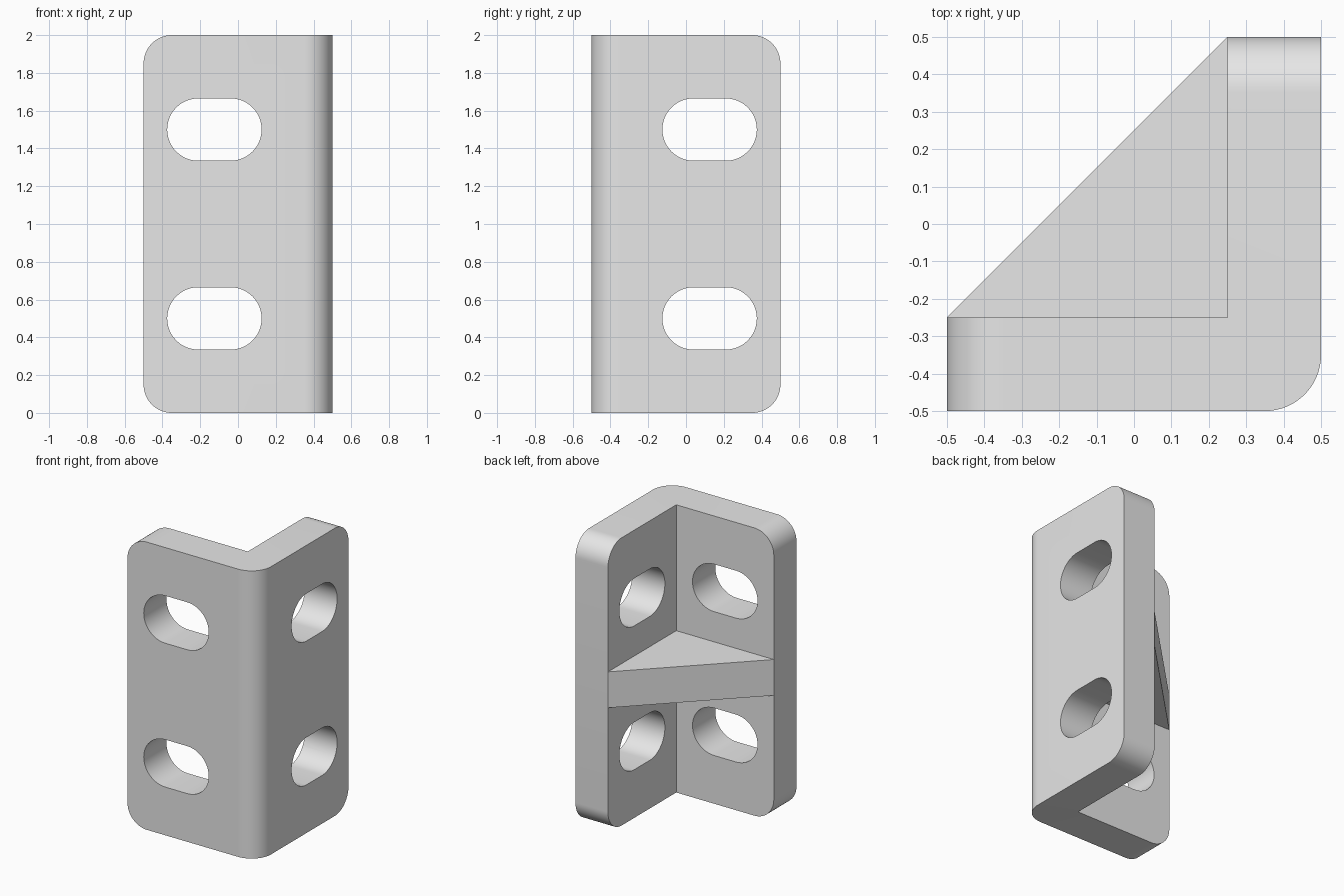
import bpy
import bmesh
from math import pi, cos, sin
from mathutils import Vector

cube = bpy.data.objects.get("Cube")
if cube:
    bpy.data.objects.remove(cube, do_unlink=True)

HALF, WALL, HEIGHT, ROUND = 0.5, 0.25, 2.0, 0.15
INNER = HALF - WALL
SLOT_RADIUS, SLOT_REACH = 0.165, 0.085

grey = bpy.data.materials.new("plain grey")
grey.use_nodes = True
grey.diffuse_color = (0.8, 0.8, 0.8, 1)
grey.node_tree.nodes["Principled BSDF"].inputs["Base Color"].default_value = (0.8, 0.8, 0.8, 1)


def prism(name, outline, sweep, round_edge=None):
    """Extrude a closed outline along sweep and round the chosen edges."""
    bm = bmesh.new()
    face = bm.faces.new([bm.verts.new(p) for p in outline])
    extruded = bmesh.ops.extrude_face_region(bm, geom=[face])["geom"]
    moved = [v for v in extruded if isinstance(v, bmesh.types.BMVert)]
    bmesh.ops.translate(bm, verts=moved, vec=sweep)
    bmesh.ops.recalc_face_normals(bm, faces=bm.faces)
    if round_edge:
        edges = [e for e in bm.edges if round_edge(*[v.co for v in e.verts])]
        bmesh.ops.bevel(bm, geom=edges, offset=ROUND, segments=16,
                        profile=0.5, affect='EDGES')
    mesh = bpy.data.meshes.new(name)
    bm.to_mesh(mesh)
    bm.free()
    mesh.materials.append(grey)
    obj = bpy.data.objects.new(name, mesh)
    bpy.context.collection.objects.link(obj)
    return obj


def rounded(a, b):
    """Outer spine edge and the end corners of both flanges."""
    mid, along = (a + b) / 2, b - a
    spine = mid.x > 0.49 and mid.y < -0.49 and abs(along.z) > 1
    left_end = mid.x < -0.49 and abs(along.y) > 0.1
    back_end = mid.y > 0.49 and abs(along.x) > 0.1
    return spine or left_end or back_end


# Angle bracket body
profile = [(-HALF, -HALF), (HALF, -HALF), (HALF, HALF),
           (INNER, HALF), (INNER, -INNER), (-HALF, -INNER)]
bracket = prism("angle_bracket", [(x, y, 0) for x, y in profile],
                Vector((0, 0, HEIGHT)), rounded)


# Slot outline: two half circles joined by straight sides
def slot_outline():
    points = []
    for side in (1, -1):
        for i in range(25):
            angle = -pi / 2 + pi * i / 24
            points.append((side * (SLOT_REACH + SLOT_RADIUS * cos(angle)),
                           side * SLOT_RADIUS * sin(angle)))
    return points


# Two slots through each flange
cutters = []
for z in (HEIGHT / 4, HEIGHT * 3 / 4):
    front = [(u - 0.125, -0.6, z + v) for u, v in slot_outline()]
    side = [(0.6, u + 0.125, z + v) for u, v in slot_outline()]
    cutters.append(prism("front_slot_cutter", front, Vector((0, 0.45, 0))))
    cutters.append(prism("side_slot_cutter", side, Vector((-0.45, 0, 0))))
for cutter in cutters:
    cutter.hide_render = True
    cut = bracket.modifiers.new("slot", 'BOOLEAN')
    cut.operation = 'DIFFERENCE'
    cut.solver = 'EXACT'
    cut.object = cutter

bpy.context.view_layer.update()
finished = bpy.data.meshes.new_from_object(
    bracket.evaluated_get(bpy.context.evaluated_depsgraph_get()))
bracket.modifiers.clear()
bracket.data = finished
for cutter in cutters:
    bpy.data.objects.remove(cutter, do_unlink=True)

# Triangular web across the inner corner
prism("corner_gusset",
      [(-HALF, -INNER, 0.875), (INNER, -INNER, 0.875), (INNER, HALF, 0.875)],
      Vector((0, 0, 0.25)))

# Smooth the rounded surfaces, keep the edges sharp
bpy.ops.object.select_all(action='DESELECT')
bracket.select_set(True)
bpy.context.view_layer.objects.active = bracket
bpy.ops.object.shade_smooth_by_angle(angle=pi / 6)
